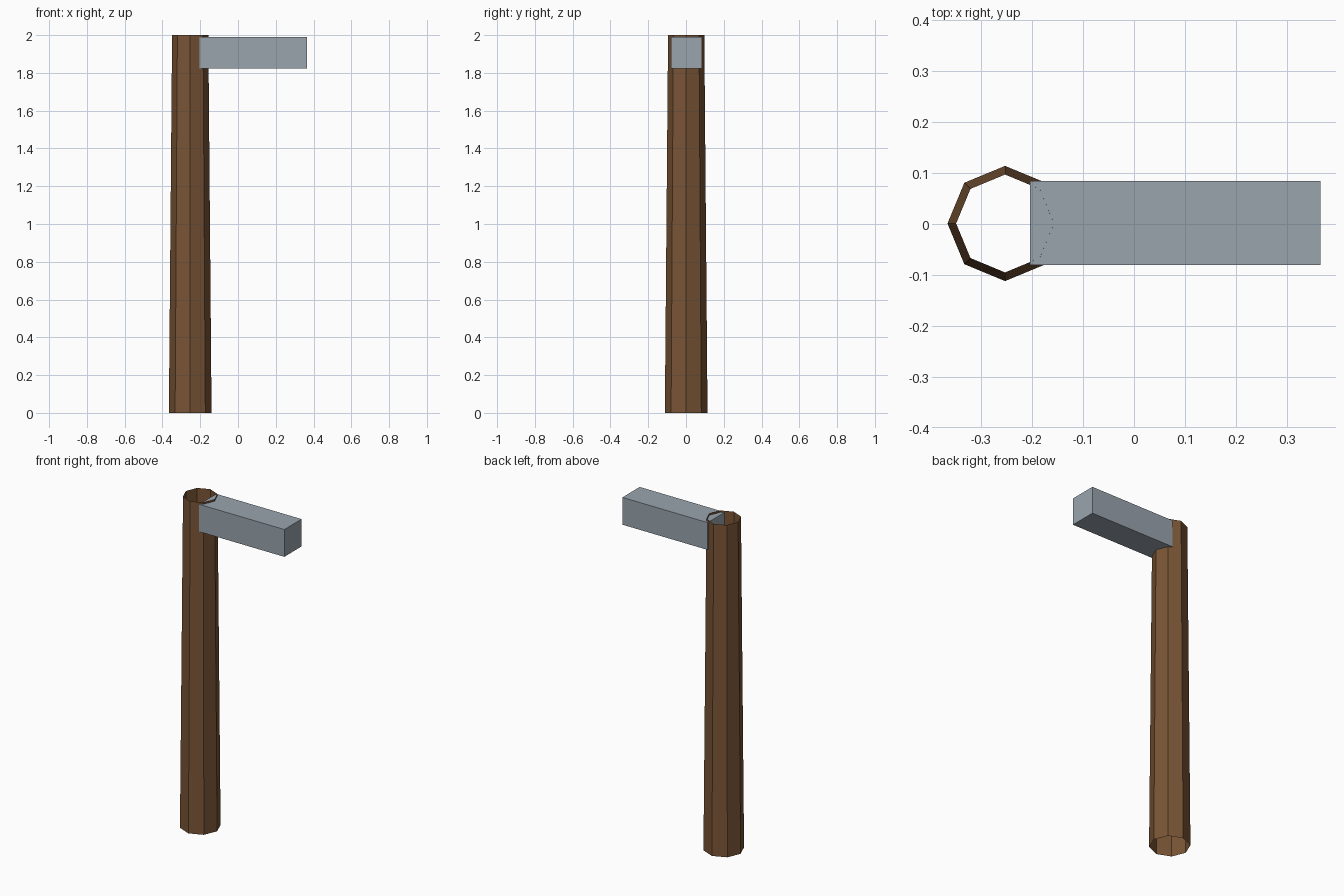
import bpy
import bmesh
from mathutils import Matrix

cube = bpy.data.objects.get("Cube")
if cube:
    bpy.data.objects.remove(cube)


def make_material(name, color):
    mat = bpy.data.materials.new(name)
    mat.use_nodes = True
    mat.diffuse_color = color
    mat.node_tree.nodes["Principled BSDF"].inputs["Base Color"].default_value = color
    return mat


def make_object(name, bm, mat):
    mesh = bpy.data.meshes.new(name)
    bm.to_mesh(mesh)
    bm.free()
    mesh.materials.append(mat)
    obj = bpy.data.objects.new(name, mesh)
    bpy.context.collection.objects.link(obj)
    return obj


wood = make_material("brown wood", (0.19, 0.09, 0.036, 1))
metal = make_material("grey metal", (0.32, 0.37, 0.42, 1))

# Tapered eight-sided post, an open tube with corners on the axes
bm = bmesh.new()
bmesh.ops.create_cone(bm, cap_ends=False, segments=8, radius1=0.113, radius2=0.096,
                      depth=2, matrix=Matrix.Translation((-0.253, 0.001, 1)))
make_object("post", bm, wood)

# Square beam reaching sideways from inside the post top
bm = bmesh.new()
bmesh.ops.create_cube(bm, size=1, matrix=Matrix.Translation((0.081, 0.002, 1.907))
                      @ Matrix.Diagonal((0.57, 0.165, 0.165, 1)))
make_object("arm", bm, metal)
